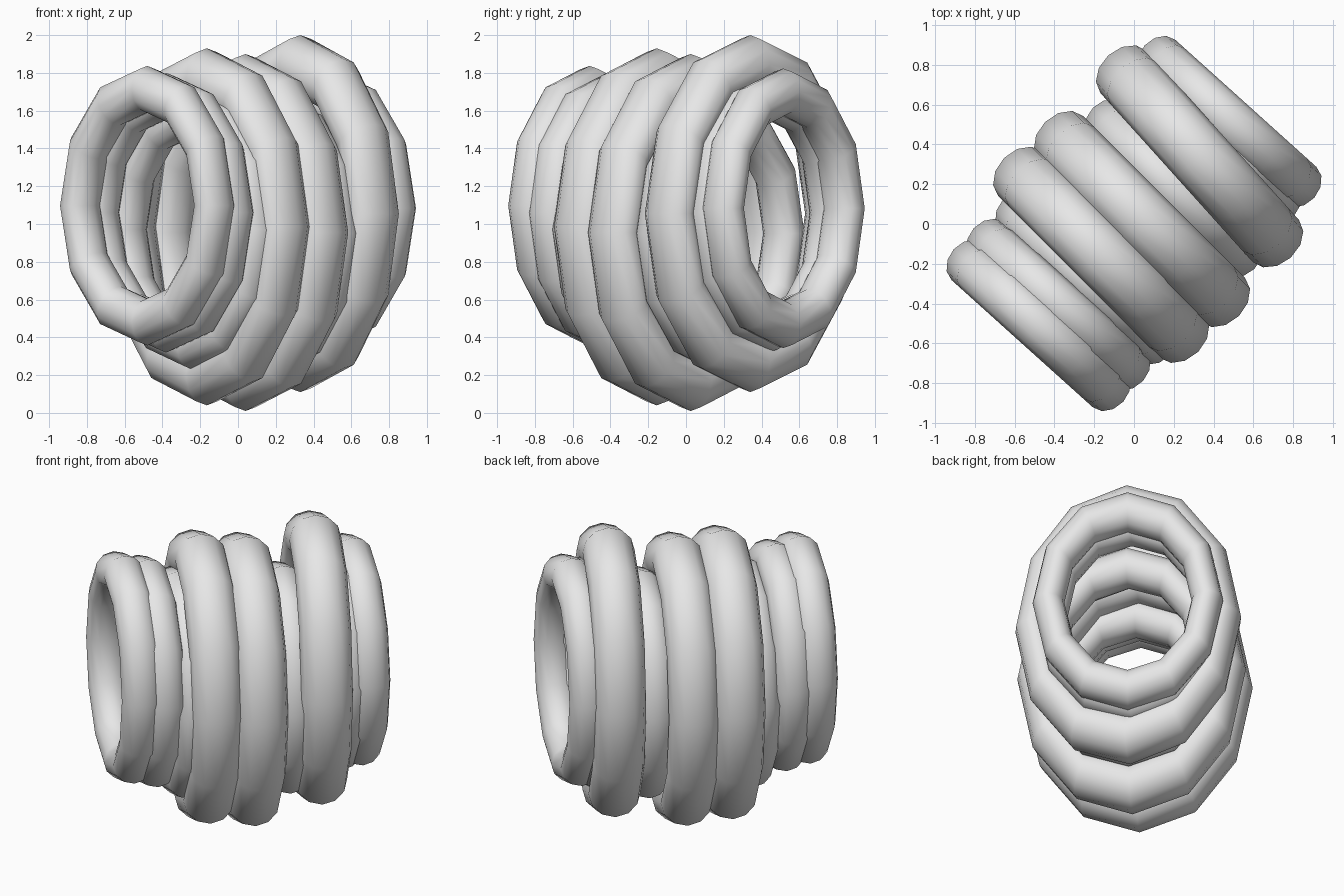
import bpy
from math import sin, cos, radians
from mathutils import Matrix, Vector

cube = bpy.data.objects.get("Cube")
if cube:
    bpy.data.objects.remove(cube, do_unlink=True)

grey = bpy.data.materials.new("plain_grey")
grey.use_nodes = True
grey.diffuse_color = (0.8, 0.8, 0.8, 1)
grey.node_tree.nodes["Principled BSDF"].inputs["Base Color"].default_value = (0.8, 0.8, 0.8, 1)


def ring(name, centre, outer, squash, turn):
    """Upright coarse torus, narrowed sideways and turned about z."""
    tube = outer / 6
    bpy.ops.mesh.primitive_torus_add(major_segments=12, minor_segments=12,
                                     major_radius=outer - tube, minor_radius=tube)
    obj = bpy.context.object
    obj.name = name
    a = radians(turn)
    side = Vector((cos(a), -sin(a), 0)) * squash
    axis = Vector((-sin(a), -cos(a), 0))
    basis = Matrix((side, (0, 0, 1), axis)).transposed().to_4x4()
    obj.data.transform(basis)
    obj.location = centre
    obj.data.materials.append(grey)
    bpy.ops.object.shade_smooth()


SMALL, LARGE = 0.74, 0.945

# Rings from front to back
ring("front_ring", (-0.48, -0.51, 1.097), SMALL, 0.775, 42)
ring("front_second_ring", (-0.38, -0.405, 1.06), SMALL, 0.775, 42)
ring("front_inner_ring", (-0.24, -0.27, 0.97), SMALL, 0.775, 43)
ring("middle_front_ring", (-0.165, -0.155, 0.985), LARGE, 0.73, 45)
ring("middle_back_ring", (0.04, 0.025, 0.955), LARGE, 0.73, 45)
ring("back_inner_ring", (0.20, 0.18, 0.95), SMALL, 0.775, 45)
ring("tall_back_ring", (0.33, 0.34, 1.055), LARGE, 0.725, 48)
ring("back_second_ring", (0.39, 0.44, 1.06), SMALL, 0.775, 43)
ring("back_ring", (0.48, 0.515, 1.083), SMALL, 0.775, 42)
